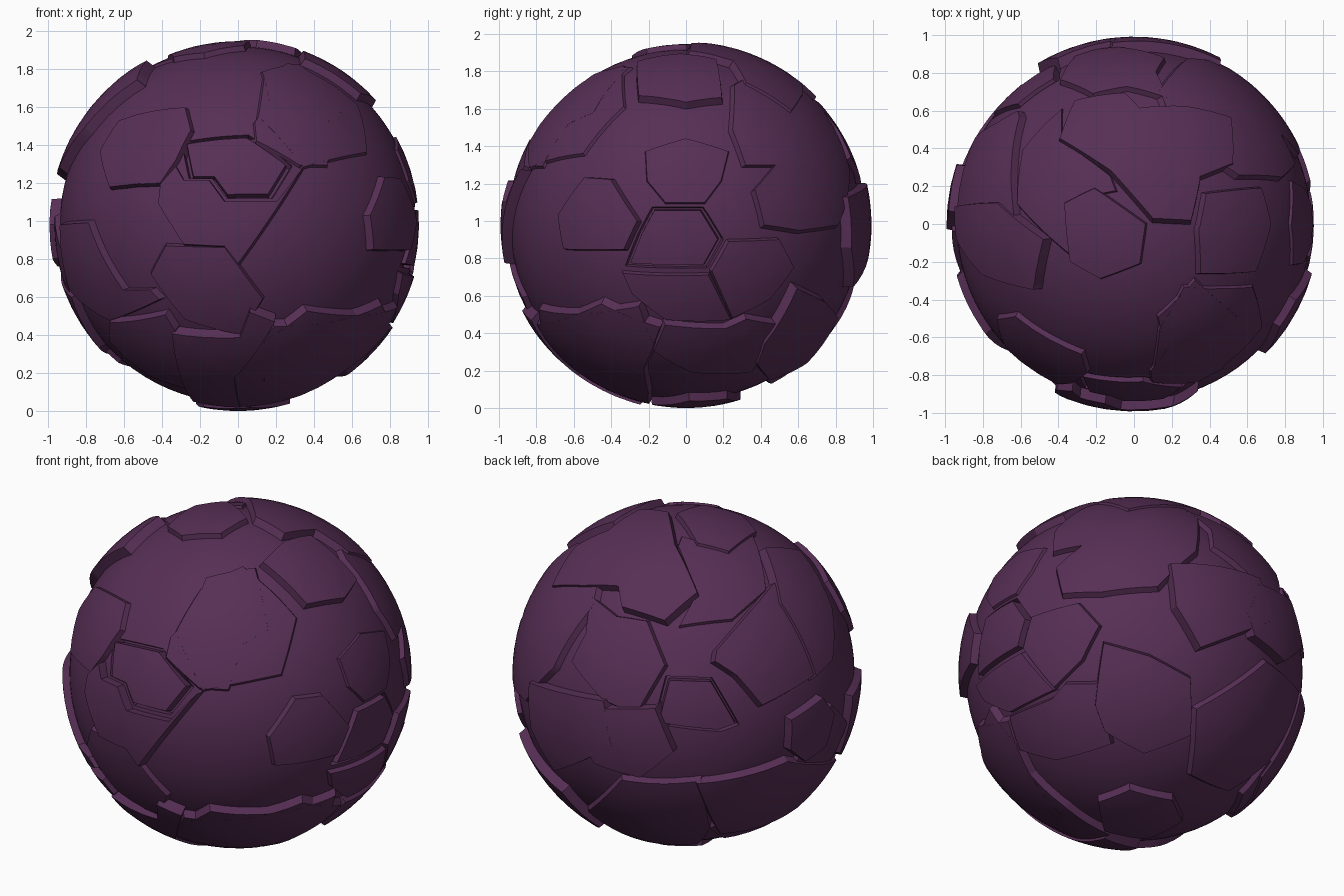
import bpy, bmesh, math, random
from mathutils import Vector

random.seed(4)
if "Cube" in bpy.data.objects:
    bpy.data.objects.remove(bpy.data.objects["Cube"])

CENTRE = Vector((0, 0, 0.98))
CORE, FOOT, GROOVE = 0.938, 0.905, 0.9
LOW, MID, HIGH, PEAK = 0.952, 0.966, 0.978, 0.992
UP = Vector((0, 0, 1))

purple = bpy.data.materials.new("dark_purple")
purple.use_nodes = True
tint = (0.095, 0.028, 0.092, 1)
purple.diffuse_color = tint
purple.node_tree.nodes["Principled BSDF"].inputs["Base Color"].default_value = tint


def side(*toward):
    """Axes (right, up, outward) of one side of the ball."""
    out = Vector(toward).normalized()
    right = UP.cross(out)
    right = right.normalized() if right.length > 0.01 else Vector((1, 0, 0))
    return right, out.cross(right), out


FRONT, LEFT, RIGHT = side(0, -1, 0), side(1, 0, 0), side(-1, 0, 0)
TOP, BOTTOM = side(0, 0, 1), side(0, 0, -1)
BACK_RIGHT = side(-0.54, 0.77, 0.35)
BACK_LEFT = side(0.5, 0.71, -0.5)


def on_ball(axes, u, v):
    """Direction of the ball point seen at (u, v) percent on one side."""
    p = Vector((u, v)) / 100 / 0.97
    if p.length > 0.99:
        p *= 0.99 / p.length
    return axes[0] * p.x + axes[1] * p.y + axes[2] * math.sqrt(1 - p.length_squared)


def outline(axes, flat):
    return [on_ball(axes, u, v) for u, v in zip(flat[::2], flat[1::2])]


def finish(name, bm):
    mesh = bpy.data.meshes.new(name)
    bm.to_mesh(mesh)
    bm.free()
    mesh.materials.append(purple)
    ob = bpy.data.objects.new(name, mesh)
    ob.location = CENTRE
    bpy.context.collection.objects.link(ob)
    return ob


def shell(name, dirs, top, foot=FOOT, spread=1.12, closed=False):
    """Curved plate: outline laid on the ball with sloping walls."""
    mid = sum(dirs, Vector()).normalized()
    a = mid.orthogonal().normalized()
    b = mid.cross(a)
    bm = bmesh.new()
    face = bm.faces.new([bm.verts.new(d / max(d.dot(mid), 0.2)) for d in dirs])
    face.normal_update()
    if face.normal.dot(mid) < 0:
        face.normal_flip()
    bmesh.ops.triangulate(bm, faces=[face])
    # cut into a fine grid so that the plate can follow the ball
    for axis in (a, b):
        for i in range(-14, 15):
            bmesh.ops.bisect_plane(bm, geom=bm.verts[:] + bm.edges[:] + bm.faces[:],
                                   plane_co=mid + axis * i * 0.08, plane_no=axis, dist=1e-5)
    bmesh.ops.remove_doubles(bm, verts=bm.verts[:], dist=0.004)
    rim = [e for e in bm.edges if e.is_boundary]
    lower = bmesh.ops.extrude_edge_only(bm, edges=rim)["geom"]
    lower_verts = {g for g in lower if isinstance(g, bmesh.types.BMVert)}
    for v in bm.verts:
        if v in lower_verts:
            v.co = (mid + (v.co - mid) * spread).normalized() * foot
        else:
            v.co = v.co.normalized() * top
    if closed:
        bmesh.ops.holes_fill(bm, edges=[e for e in bm.edges if e.is_boundary], sides=0)
        bmesh.ops.triangulate(bm, faces=bm.faces[:])
    bmesh.ops.recalc_face_normals(bm, faces=bm.faces[:])
    if sum(f.normal.dot(mid) * f.calc_area() for f in bm.faces
           if not any(v in lower_verts for v in f.verts)) < 0:
        bmesh.ops.reverse_faces(bm, faces=bm.faces[:])
    return finish(name, bm)


def plate(name, axes, top, *flat):
    shell(name, outline(axes, flat), top)


def hexagon(name, axes, top, u, v, size):
    """Slightly uneven six-sided plate."""
    mid = on_ball(axes, u, v)
    a = mid.orthogonal().normalized()
    b = mid.cross(a)
    dirs = []
    for i in range(6):
        t = math.radians(60 * i) + random.uniform(-0.2, 0.2)
        r = size * random.uniform(0.9, 1.1)
        dirs.append((mid + a * r * math.cos(t) + b * r * math.sin(t)).normalized())
    shell(name, dirs, top)


def sunken(name, axes, *flat):
    """Plate set in a groove cut out of the core."""
    dirs = outline(axes, flat)
    cutter = shell(name + "_cutter", dirs, 1.05, GROOVE, 0.98, True)
    cutter.hide_render = True
    mod = core.modifiers.new("groove", "BOOLEAN")
    mod.operation, mod.solver, mod.object = "DIFFERENCE", "EXACT", cutter
    bpy.context.view_layer.objects.active = core
    bpy.ops.object.modifier_apply(modifier=mod.name)
    bpy.data.objects.remove(cutter)
    mid = sum(dirs, Vector()).normalized()
    shell(name, [(mid + (d - mid) * 0.86).normalized() for d in dirs], LOW, GROOVE - 0.03)


# Core ball
bm = bmesh.new()
bmesh.ops.create_icosphere(bm, subdivisions=5, radius=CORE)
core = finish("core_ball", bm)

# Sunken plates
sunken("front_sunken_plate", FRONT, -31, 45, 6, 49, 30, 32, 19, 14, -6, 14, -14, 25, -27, 25)
sunken("left_sunken_plate", LEFT, -19, 10, 10, 10, 21, -8, 12, -24, -34, -23, -27, -5)
sunken("back_right_sunken_plate", BACK_RIGHT, -12, 6, 15, 5, 31, -23, 20, -27, -19, -22)

# Front plates
plate("front_upper_plate", FRONT, MID, -63, 55, -28, 62, -25, 50, -33, 34, -41, 22, -68, 20, -73, 39)
plate("front_centre_plate", FRONT, PEAK, -40, 21, -32, 30, -28, 23, -15, 23, -7, 12, 20, 12, 33, 29,
      0, -20, -7, -11, -28, -10, -41, 11)
plate("front_middle_plate", FRONT, MID, -38, -11, -7, -12, 1, -23, 13, -39, 1, -58, -28, -50, -46, -26)
plate("front_side_plate", FRONT, HIGH, -93, 0, -78, 1, -60, -34, -46, -34, -41, -39, -67, -50, -88, -34)
plate("front_low_side_plate", FRONT, HIGH, -67, -51, -38, -47, -33, -55, -25, -86, -46, -79, -67, -61)
plate("front_low_middle_plate", FRONT, PEAK, -34, -56, 1, -58, 6, -45, 19, -50, -2, -79, 1, -94, -23, -91)
plate("front_low_left_plate", FRONT, HIGH, 19, -53, 75, -42, 80, -55, 56, -76, 33, -89, 1, -95, -7, -79)
plate("front_high_plate", FRONT, LOW, 17, 66, 13, 82, 33, 86, 56, 61, 48, 55, 48, 32, 33, 32, 10, 45, 9, 55)

# Left side plates
plate("left_front_plate", LEFT, HIGH, -54, 25, -40, 24, -26, 2, -33, -13, -65, -13, -68, 5)
plate("left_under_plate", LEFT, MID, -34, -26, 12, -27, 24, -51, -11, -51, -29, -37)
plate("left_low_band", LEFT, HIGH, -11, -53, 21, -55, 32, -50, 66, -53, 61, -61, 40, -70, 35, -78,
      2, -78, -17, -67)
plate("left_low_front_plate", LEFT, HIGH, -78, -45, -25, -43, -17, -64, -29, -88, -51, -82, -75, -61)
plate("left_rear_plate", LEFT, MID, 14, -25, 23, -9, 50, -8, 58, -23, 45, -40, 25, -50)
plate("left_high_rear_plate", LEFT, MID, 26, 75, 25, 51, 32, 32, 48, 32, 37, 19, 42, 0, 61, -3, 82, 0,
      88, 29, 74, 67, 45, 83)
plate("left_middle_plate", LEFT, LOW, -22, 40, 0, 47, 23, 40, 19, 24, 10, 12, -11, 12, -21, 24)

# Top plates
plate("top_plate", TOP, HIGH, -39, 45, -31, 65, -5, 69, 3, 61, 27, 62, 51, 56, 52, 32, 35, 25, 30, 2,
      10, 3, -12, 28)
plate("top_front_plate", TOP, MID, -37, 11, -21, 19, 6, 0, 3, -21, -18, -29, -34, -20)
plate("top_right_plate", TOP, PEAK, -93, 9, -71, 11, -47, -8, -52, -34, -79, -26, -92, -8)
plate("top_left_plate", TOP, HIGH, 38, 16, 67, 19, 72, 0, 64, -25, 35, -26, 34, -3)
plate("top_inner_plate", TOP, LOW, -63, 11, -60, 40, -39, 62, -39, 45, -13, 26, -10, 18, -34, 13, -35, -16)
plate("top_front_left_plate", TOP, LOW, 14, -56, 27, -34, 64, -34, 69, -56, 35, -85, 11, -77)

# Back right plates, seen from above
plate("back_right_outer_plate", BACK_RIGHT, HIGH, 17, 20, 47, 53, 61, 64, 75, 42, 78, 9, 42, -11, 28, 6, 16, 14)
plate("back_right_inner_plate", BACK_RIGHT, MID, -56, 28, -53, 48, -39, 38, -22, 36, -12, 12, -28, -16,
      -47, -8, -64, 12)
plate("back_right_low_plate", BACK_RIGHT, PEAK, -47, -13, -17, -12, -7, -36, -25, -51, -50, -44, -56, -33)
plate("back_right_low_band", BACK_RIGHT, HIGH, 6, -55, 56, -44, 83, -47, 61, -74, 19, -86)
hexagon("back_right_hexagon", BACK_RIGHT, PEAK, 70, -27, 0.2)

# Back left plates, seen from below
plate("back_left_upper_plate", BACK_LEFT, PEAK, 12, 60, 63, 54, 69, 31, 29, 15, 15, 37)
plate("back_left_centre_plate", BACK_LEFT, PEAK, -24, 15, 1, 9, 24, -2, 26, -33, 1, -44, -21, -33, -27, -19)
plate("back_left_side_plate", BACK_LEFT, MID, 29, -19, 69, 9, 91, -8, 74, -47, 52, -64, 29, -56)

# Right side and bottom plates
hexagon("right_middle_hexagon", RIGHT, MID, 0, -20, 0.25)
hexagon("right_low_hexagon", RIGHT, MID, -30, -60, 0.28)
hexagon("bottom_hexagon", BOTTOM, 0.98, 3, -5, 0.27)

# Smooth plates with crisp edges
for ob in bpy.context.scene.objects:
    ob.select_set(ob.type == "MESH")
bpy.context.view_layer.objects.active = core
bpy.ops.object.shade_smooth_by_angle(angle=math.radians(25))
